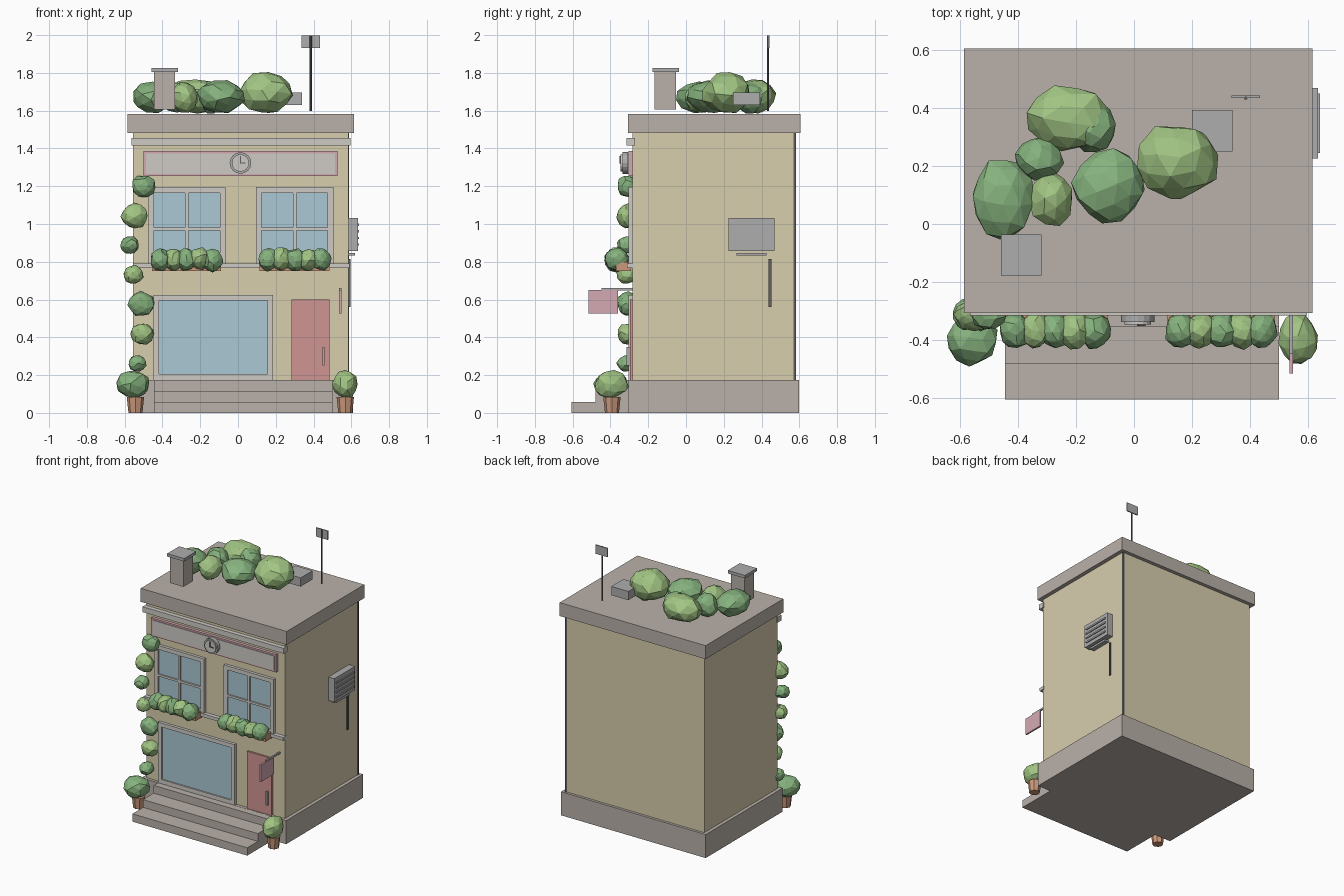
import bpy, bmesh, random
from math import cos, sin, pi
from mathutils import Vector, Matrix

random.seed(7)


def mat(name, r, g, b):
    m = bpy.data.materials.new(name)
    m.diffuse_color = (r, g, b, 1)
    return m


CREAM = mat("cream_wall", 0.69, 0.62, 0.42)
STONE = mat("warm_stone", 0.49, 0.44, 0.40)
TRIM = mat("pale_trim", 0.62, 0.60, 0.56)
GLASS = mat("glass", 0.40, 0.58, 0.66)
RED = mat("door_red", 0.63, 0.30, 0.29)
PINK = mat("sign_pink", 0.66, 0.40, 0.45)
CLAY = mat("clay", 0.60, 0.32, 0.20)
DARK = mat("dark_metal", 0.12, 0.12, 0.12)
METAL = mat("metal", 0.42, 0.42, 0.42)
GREENS = [mat("leaf_a", 0.24, 0.45, 0.21), mat("leaf_b", 0.36, 0.56, 0.23)]


def finish(name, bm, m):
    me = bpy.data.meshes.new(name)
    bm.to_mesh(me)
    bm.free()
    ob = bpy.data.objects.new(name, me)
    bpy.context.collection.objects.link(ob)
    if m:
        me.materials.append(m)
    return ob


def boxes(name, spans, m):
    """One object made of boxes given as (x0, x1, y0, y1, z0, z1)."""
    bm = bmesh.new()
    for x0, x1, y0, y1, z0, z1 in spans:
        mid = Vector((x0 + x1, y0 + y1, z0 + z1)) / 2
        bmesh.ops.create_cube(bm, size=1, matrix=Matrix.Translation(mid)
                              @ Matrix.Diagonal((x1 - x0, y1 - y0, z1 - z0, 1)))
    return finish(name, bm, m)


def cyl(name, c, r1, r2, depth, sides, m, rot=None):
    bm = bmesh.new()
    bmesh.ops.create_cone(bm, cap_ends=True, segments=sides, radius1=r1, radius2=r2, depth=depth,
                          matrix=Matrix.Translation(c) @ (rot or Matrix()))
    return finish(name, bm, m)


def bush(name, c, r, i):
    """Faceted, slightly lumpy foliage blob."""
    bm = bmesh.new()
    bmesh.ops.create_icosphere(bm, subdivisions=2, radius=1)
    spin = Matrix.Rotation(random.uniform(0, 6), 3, 'Z') @ Matrix.Rotation(random.uniform(0, 6), 3, 'X')
    for v in bm.verts:
        d = spin @ v.co * random.uniform(0.9, 1.06)
        v.co = Vector(c) + Vector(d[k] * r[k] for k in range(3))
    return finish(name, bm, GREENS[i % 2])


# Main masses
boxes("walls", [(-0.555, 0.585, -0.283, 0.578, 0.01, 1.49)], CREAM)
boxes("base", [(-0.58, 0.61, -0.305, 0.597, 0, 0.175)], STONE)
boxes("roof_slab", [(-0.585, 0.615, -0.307, 0.605, 1.483, 1.583)], STONE)
boxes("corner_pipe", [(0.572, 0.587, 0.57, 0.582, 0.17, 1.49)], DARK)
boxes("front_steps", [(-0.445, 0.5, -0.605 + i * 0.125, -0.29, i * 0.058, (i + 1) * 0.058)
                      for i in range(3)], STONE)

# Facade mouldings
boxes("cornice", [(-0.565, 0.595, -0.315, -0.27, 1.415, 1.455)], TRIM)
boxes("floor_ledge", [(-0.557, 0.59, -0.312, -0.27, 0.766, 0.79)], TRIM)


def window(name, x0, x1, z0, z1, t, bars):
    y0, y1 = -0.304, -0.275
    boxes(name + "_frame", [(x0, x0 + t, y0, y1, z0, z1), (x1 - t, x1, y0, y1, z0, z1),
                            (x0 + t, x1 - t, y0, y1, z1 - t, z1),
                            (x0 + t, x1 - t, y0, y1, z0, z0 + t)], TRIM)
    boxes(name + "_glass", [(x0 + t, x1 - t, -0.294, y1, z0 + t, z1 - t)], GLASS)
    if bars:
        xm, zm = (x0 + x1) / 2, 0.974
        boxes(name + "_bars", [(xm - 0.009, xm + 0.009, -0.305, -0.28, z0 + t, z1 - t),
                               (x0 + t, x1 - t, -0.305, -0.28, zm - 0.008, zm + 0.008)], TRIM)


window("shop_window", -0.447, 0.185, 0.175, 0.625, 0.03, False)
window("upper_window_left", -0.475, -0.066, 0.785, 1.195, 0.03, True)
window("upper_window_right", 0.095, 0.505, 0.785, 1.195, 0.03, True)

# Door
boxes("door", [(0.283, 0.484, -0.297, -0.27, 0.175, 0.6)], RED)
boxes("door_handle", [(0.447, 0.459, -0.315, -0.295, 0.25, 0.35)], METAL)

# Fascia board with round clock
boxes("fascia_border", [(-0.5, 0.526, -0.305, -0.27, 1.254, 1.386)], PINK)
boxes("fascia_panel", [(-0.488, 0.514, -0.31, -0.28, 1.266, 1.374)], TRIM)
face_front = Matrix.Rotation(pi / 2, 4, 'X')
cyl("clock_rim", (0.013, -0.322, 1.323), 0.057, 0.057, 0.03, 16, METAL, face_front)
cyl("clock_face", (0.013, -0.335, 1.323), 0.046, 0.046, 0.022, 16, TRIM, face_front)
boxes("clock_hands", [(0.010, 0.016, -0.352, -0.345, 1.32, 1.36),
                      (0.010, 0.04, -0.352, -0.345, 1.32, 1.326)], DARK)

# Projecting sign on a bracket
boxes("sign_bracket", [(0.536, 0.547, -0.447, -0.28, 0.648, 0.66)], METAL)
boxes("hanging_sign", [(0.535, 0.548, -0.515, -0.36, 0.525, 0.65)], PINK)

# Wall cooling unit with slats, shelf and pipe
boxes("cooling_unit", [(0.58, 0.634, 0.226, 0.468, 0.858, 1.033)], METAL)
boxes("cooling_slats", [(0.63, 0.641, 0.245, 0.45, z, z + 0.012)
                        for z in (0.885, 0.92, 0.955, 0.99)], METAL)
boxes("cooling_shelf", [(0.58, 0.62, 0.267, 0.426, 0.832, 0.847)], METAL)
boxes("cooling_pipe", [(0.58, 0.595, 0.438, 0.452, 0.56, 0.815)], DARK)

# Rooftop equipment
boxes("chimney", [(-0.445, -0.333, -0.166, -0.054, 1.607, 1.806)], STONE)
boxes("chimney_cap", [(-0.458, -0.318, -0.178, -0.037, 1.804, 1.826)], METAL)
boxes("roof_vent", [(0.2, 0.34, 0.25, 0.392, 1.63, 1.695)], METAL)
cyl("antenna_pole", (0.385, 0.434, 1.798), 0.006, 0.006, 0.4, 8, DARK)
boxes("antenna_panel", [(0.336, 0.434, 0.434, 0.442, 1.932, 1.998)], METAL)

# Window boxes with rows of foliage
for side, x0, x1 in (("left", -0.46, -0.085), ("right", 0.11, 0.49)):
    boxes("flower_box_" + side, [(x0 + 0.005, x1 - 0.005, -0.37, -0.29, 0.752, 0.8)], CLAY)
    for i in range(5):
        x = x0 + 0.05 + (x1 - x0 - 0.1) * i / 4
        bush(f"flower_box_bush_{side}_{i}", (x, -0.367, 0.812 + random.uniform(-0.006, 0.006)),
             (0.056, 0.064, 0.062), i)

# Potted shrubs either side of the steps
for side, px, bx, rx in (("left", -0.543, -0.556, 0.09), ("right", 0.568, 0.567, 0.068)):
    cyl("pot_" + side, (px, -0.392, 0.042), 0.037, 0.046, 0.084, 8, CLAY)
    bush("pot_shrub_" + side, (bx, -0.397, 0.152), (rx, 0.092, 0.076), side == "right")

# Climbing plant on the front left corner
vine = [(-0.5, 1.2, 0.066), (-0.548, 1.042, 0.073), (-0.574, 0.889, 0.052), (-0.553, 0.732, 0.056),
        (-0.51, 0.577, 0.072), (-0.505, 0.418, 0.063), (-0.532, 0.262, 0.05)]
for i, (x, z, r) in enumerate(vine):
    bush(f"vine_{i}", (x, -0.312, z), (r, 0.055, r * 0.92), i)

# Roof garden: x, y, rx, ry, rz
garden = [(-0.45, 0.09, 0.11, 0.142, 0.088), (0.145, 0.215, 0.148, 0.132, 0.11),
          (-0.09, 0.13, 0.126, 0.13, 0.09), (-0.22, 0.365, 0.15, 0.116, 0.094),
          (-0.14, 0.335, 0.075, 0.095, 0.086), (-0.285, 0.085, 0.08, 0.095, 0.085),
          (-0.325, 0.225, 0.085, 0.075, 0.085)]
for i, (x, y, rx, ry, rz) in enumerate(garden):
    bush(f"roof_bush_{i}", (x, y, 1.585 + rz), (rx, ry, rz), i)
